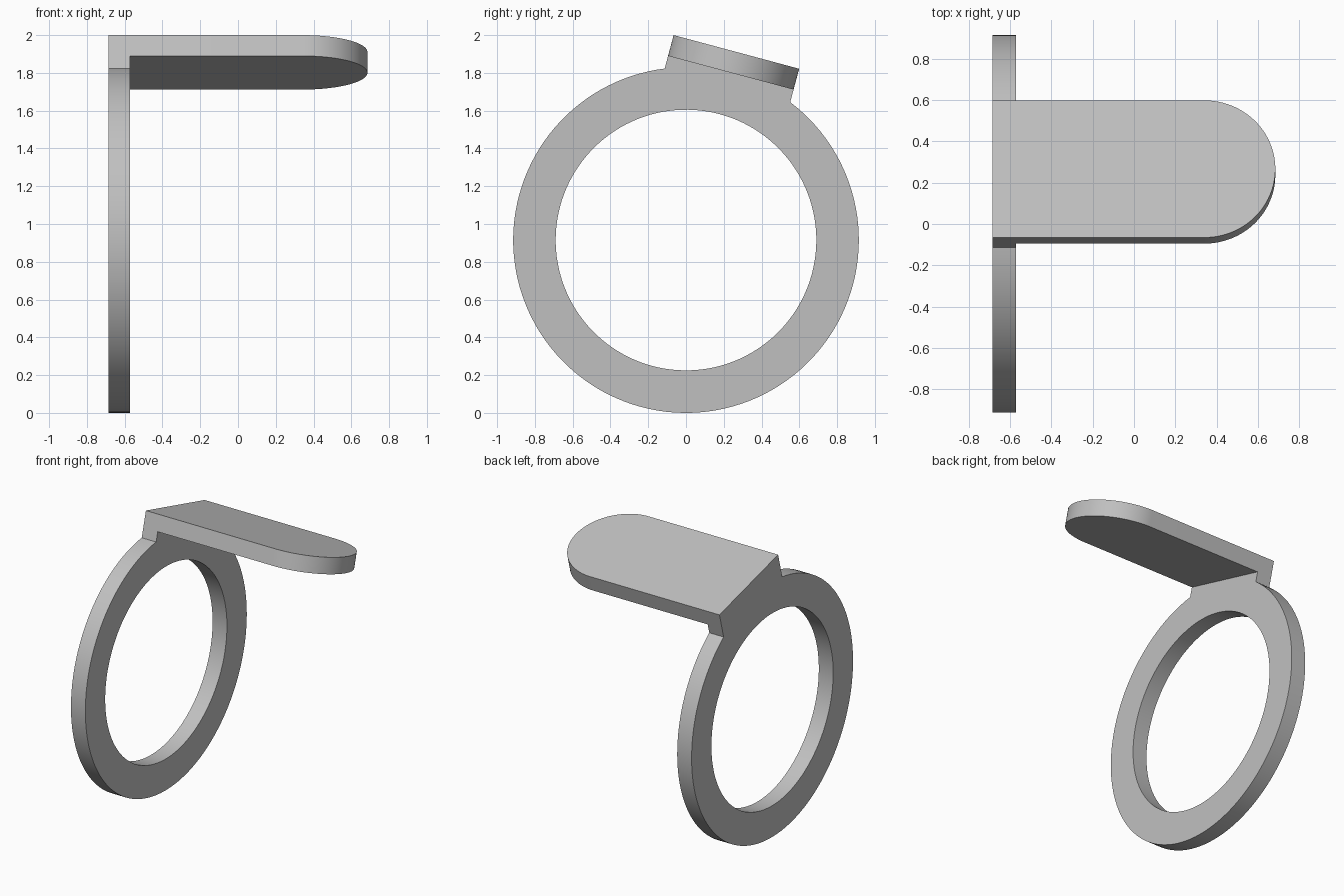
import bpy
import bmesh
from math import sin, cos, pi, radians, asin
from mathutils import Matrix

default = bpy.data.objects.get("Cube")
if default:
    bpy.data.objects.remove(default, do_unlink=True)

# Main sizes
OUTER, INNER = 0.915, 0.69
THICK = 0.114
HALF_X = 0.685
HALF_W = 0.344
TOP = 1.031

grey = bpy.data.materials.new("plain_grey")
grey.use_nodes = True
grey.diffuse_color = (0.53, 0.53, 0.53, 1)
grey.node_tree.nodes["Principled BSDF"].inputs["Base Color"].default_value = grey.diffuse_color

# The whole piece leans back around the ring centre
tilt = Matrix.Translation((0, 0, OUTER)) @ Matrix.Rotation(radians(-15), 4, "X")


def arc(radius, start, end, steps, cx=0.0):
    angles = [start + (end - start) * i / steps for i in range(steps + 1)]
    return [(cx + radius * cos(a), radius * sin(a)) for a in angles]


def prism(name, outlines, matrix):
    """Extrude filled outlines (inner ones become holes) into a solid."""
    curve = bpy.data.curves.new(name + "_outline", "CURVE")
    curve.dimensions = "2D"
    curve.fill_mode = "BOTH"
    curve.extrude = THICK / 2
    for points in outlines:
        spline = curve.splines.new("POLY")
        spline.points.add(len(points) - 1)
        for p, (x, y) in zip(spline.points, points):
            p.co = (x, y, 0, 1)
        spline.use_cyclic_u = True
    helper = bpy.data.objects.new(name + "_helper", curve)
    mesh = bpy.data.meshes.new_from_object(helper)
    bpy.data.objects.remove(helper)
    bpy.data.curves.remove(curve)

    # Weld caps to walls and bake the placement
    bm = bmesh.new()
    bm.from_mesh(mesh)
    bmesh.ops.remove_doubles(bm, verts=bm.verts, dist=0.0001)
    bmesh.ops.recalc_face_normals(bm, faces=bm.faces)
    bm.transform(tilt @ matrix)
    bm.to_mesh(mesh)
    bm.free()

    mesh.name = name
    mesh.materials.clear()
    mesh.materials.append(grey)
    obj = bpy.data.objects.new(name, mesh)
    bpy.context.collection.objects.link(obj)
    bpy.ops.object.select_all(action="DESELECT")
    obj.select_set(True)
    bpy.context.view_layer.objects.active = obj
    bpy.ops.object.shade_smooth_by_angle(angle=radians(30))
    return obj


# Ring with a mounting tab rising to the plate's top face
half_angle = asin(HALF_W / OUTER)
rim = arc(OUTER, pi / 2 + half_angle, 2.5 * pi - half_angle, 112)
rim += [(HALF_W, TOP), (-HALF_W, TOP)]
hole = arc(INNER, 0, 2 * pi, 128)[:-1]
upright = Matrix(((0, 0, 1, 0), (1, 0, 0, 0), (0, 1, 0, 0), (0, 0, 0, 1)))
prism("mounting_ring", [rim, hole],
      Matrix.Translation((-HALF_X + THICK / 2, 0, 0)) @ upright)

# Flat plate with a rounded free end
inner_x = -HALF_X + THICK
plate = [(inner_x, -HALF_W)]
plate += arc(HALF_W, -pi / 2, pi / 2, 64, HALF_X - HALF_W)
plate += [(inner_x, HALF_W)]
prism("rounded_plate", [plate], Matrix.Translation((0, 0, TOP - THICK / 2)))
